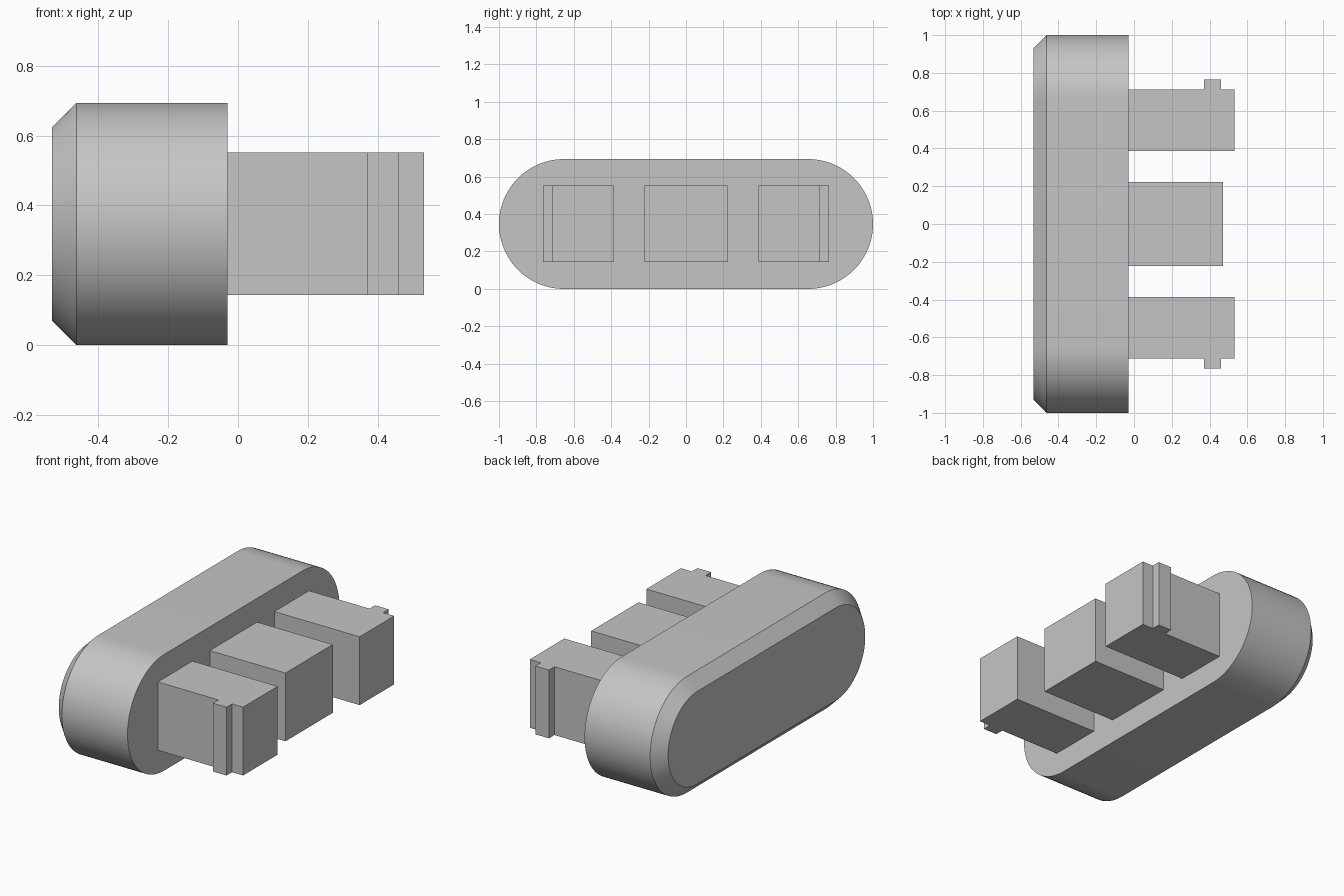
import bpy
import bmesh
from math import pi, sin, cos

cube = bpy.data.objects.get("Cube")
if cube:
    bpy.data.objects.remove(cube, do_unlink=True)

grey = bpy.data.materials.new("plain grey")
grey.use_nodes = True
color = (0.56, 0.56, 0.56, 1)
grey.diffuse_color = color
grey.node_tree.nodes["Principled BSDF"].inputs["Base Color"].default_value = color

RADIUS = 0.347      # body half height
STRAIGHT = 1 - RADIUS
BACK, SHOULDER, FACE = -0.533, -0.463, -0.03
BEVEL = 0.07
Z_LOW, Z_HIGH = 0.144, 0.552


def loft(name, rings):
    """Skin matching closed rings and cap both ends."""
    bm = bmesh.new()
    loops = [[bm.verts.new(p) for p in ring] for ring in rings]
    n = len(loops[0])
    for a, b in zip(loops, loops[1:]):
        for i in range(n):
            j = (i + 1) % n
            bm.faces.new((a[i], a[j], b[j], b[i]))
    bm.faces.new(loops[0])
    bm.faces.new(loops[-1])
    bmesh.ops.recalc_face_normals(bm, faces=bm.faces)
    mesh = bpy.data.meshes.new(name)
    bm.to_mesh(mesh)
    bm.free()
    mesh.materials.append(grey)
    obj = bpy.data.objects.new(name, mesh)
    bpy.context.collection.objects.link(obj)
    return obj


def stadium(x, r, steps=40):
    """Rounded slot outline across y and z."""
    points = []
    for side in (1, -1):
        for i in range(steps + 1):
            a = -pi / 2 + pi * i / steps
            points.append((x, side * (STRAIGHT + r * cos(a)),
                           RADIUS + side * r * sin(a)))
    return points


def prong(name, outline):
    """Extrude a plan outline upward."""
    return loft(name, [[(x, y, z) for x, y in outline] for z in (Z_LOW, Z_HIGH)])


# Slot-shaped body with a chamfered back rim
body = loft("body", [stadium(BACK, RADIUS - BEVEL),
                     stadium(SHOULDER, RADIUS),
                     stadium(FACE, RADIUS)])
bpy.ops.object.select_all(action='DESELECT')
body.select_set(True)
bpy.context.view_layer.objects.active = body
bpy.ops.object.shade_smooth_by_angle(angle=pi / 6)

# Plain middle block
prong("middle_prong", [(FACE, -0.223), (0.47, -0.223), (0.47, 0.223), (FACE, 0.223)])

# Mirrored outer blocks with a catch ridge on the outside
IN, OUT, RIDGE, TIP = 0.387, 0.713, 0.765, 0.533
plan = [(FACE, IN), (TIP, IN), (TIP, OUT), (0.46, OUT), (0.46, RIDGE),
        (0.37, RIDGE), (0.37, OUT), (FACE, OUT)]
for name, side in (("back_clip", 1), ("front_clip", -1)):
    prong(name, [(x, side * y) for x, y in plan])
